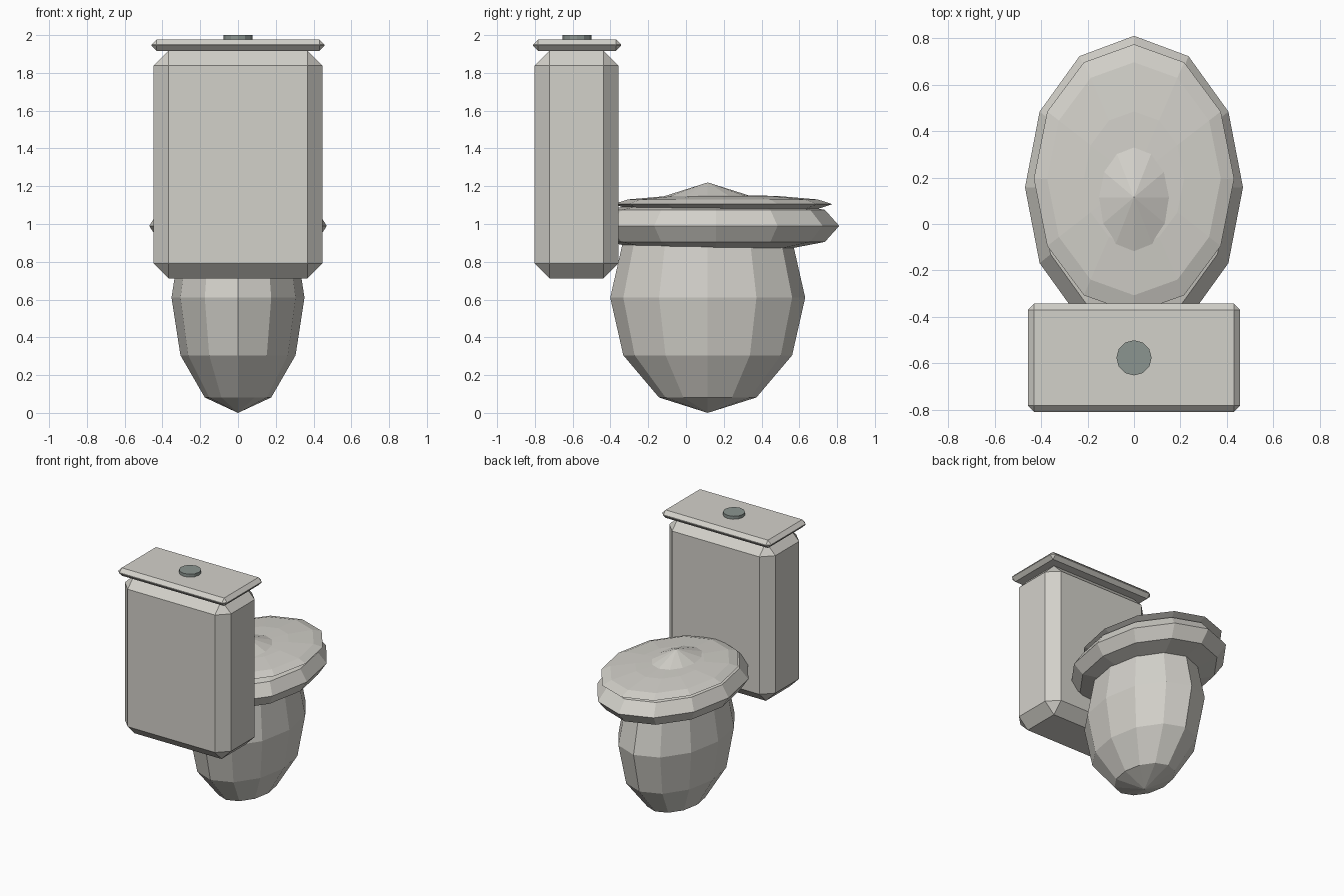
import bpy

if "Cube" in bpy.data.objects:
    bpy.data.objects.remove(bpy.data.objects["Cube"])


def material(name, rgb):
    m = bpy.data.materials.new(name)
    m.diffuse_color = (*rgb, 1.0)
    m.use_nodes = True
    m.node_tree.nodes["Principled BSDF"].inputs["Base Color"].default_value = m.diffuse_color
    return m


CERAMIC = material("warm_white_ceramic", (0.65, 0.635, 0.59))
METAL = material("grey_green_metal", (0.26, 0.30, 0.28))


def finish(name, mat, scale=(1, 1, 1)):
    ob = bpy.context.object
    ob.name = name
    ob.scale = scale
    bpy.ops.object.transform_apply(location=False, rotation=False, scale=True)
    ob.data.materials.append(mat)
    return ob


def bevelled_box(name, lo, hi, bevel):
    centre = [(a + b) / 2 for a, b in zip(lo, hi)]
    bpy.ops.mesh.primitive_cube_add(size=1, location=centre)
    ob = finish(name, CERAMIC, [b - a for a, b in zip(lo, hi)])
    mod = ob.modifiers.new("chamfer", 'BEVEL')
    mod.width = bevel
    mod.segments = 1
    return ob


def ellipsoid(name, centre, radii):
    bpy.ops.mesh.primitive_uv_sphere_add(segments=12, ring_count=6, radius=1,
                                         location=centre)
    return finish(name, CERAMIC, radii)


# Bowl: a tall low-poly ellipsoid whose tip pokes through the lid
ellipsoid("bowl", (0, 0.115, 0.61), (0.352, 0.516, 0.61))

# Seat: a stretched, chunky ring
RX, THICK, STRETCH = 0.283, 0.187, 1.39
bpy.ops.mesh.primitive_torus_add(major_segments=12, minor_segments=8,
                                 major_radius=RX, minor_radius=THICK,
                                 location=(0, 0.158, 0.99))
finish("seat", CERAMIC, (1, STRETCH, 0.12 / THICK))

# Seat lid: a flattened ellipsoid
ellipsoid("seat_lid", (0, 0.195, 1.105), (0.432, 0.58, 0.05))

# Tank and its overhanging cover
bevelled_box("tank", (-0.447, -0.802, 0.712), (0.447, -0.357, 1.918), 0.08)
bevelled_box("tank_cover", (-0.458, -0.81, 1.917), (0.458, -0.343, 1.977), 0.027)

# Flush button
bpy.ops.mesh.primitive_cylinder_add(vertices=12, radius=0.076, depth=0.03,
                                    location=(0, -0.577, 1.985))
finish("flush_button", METAL)
